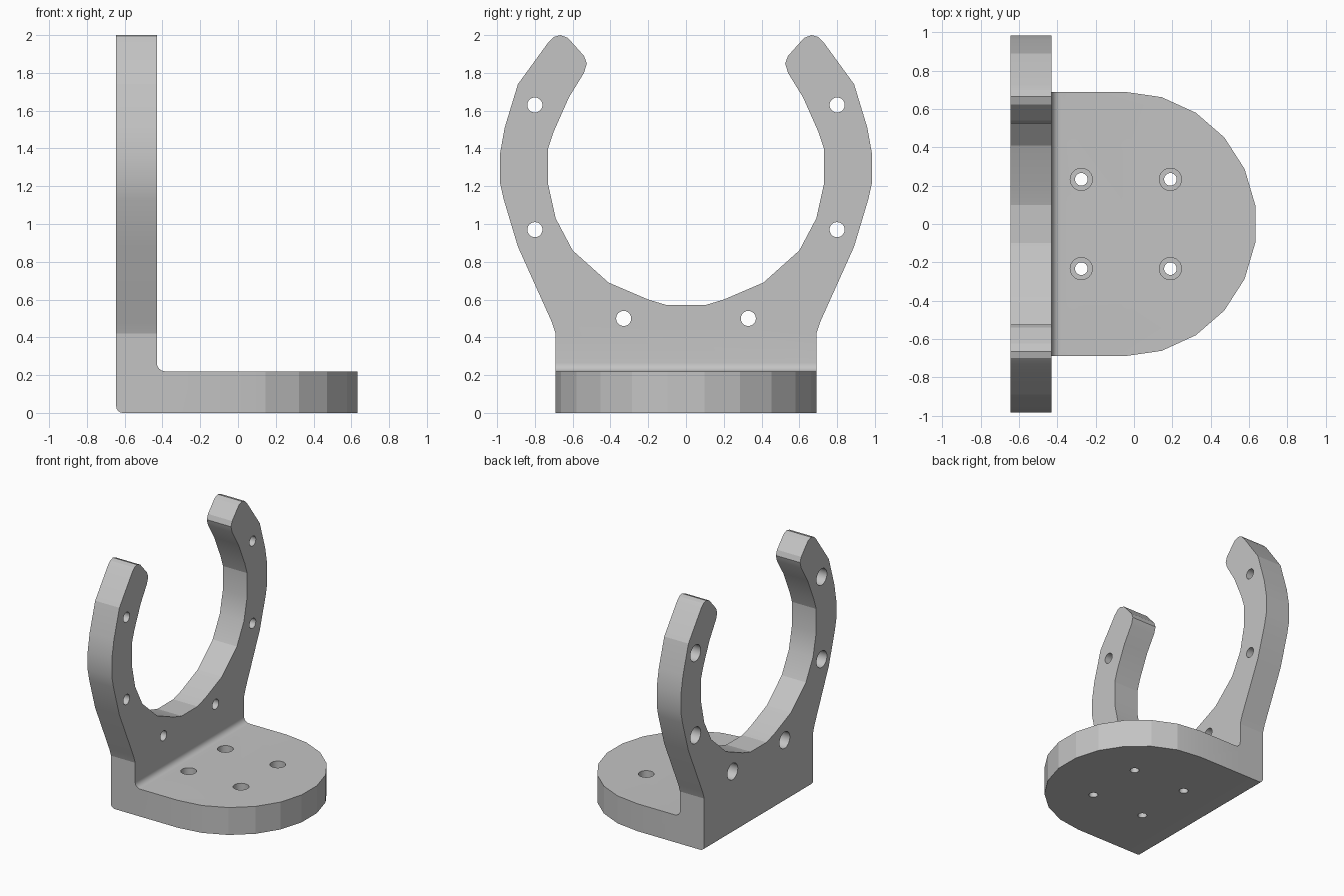
import bpy, bmesh, math
from mathutils import Matrix, Vector

old = bpy.data.objects.get("Cube")
if old:
    bpy.data.objects.remove(old, do_unlink=True)

grey = bpy.data.materials.new("plain grey")
grey.use_nodes = True
colour = (0.55, 0.55, 0.55, 1)
grey.diffuse_color = colour
grey.node_tree.nodes["Principled BSDF"].inputs["Base Color"].default_value = colour

BACK, INNER, HALF, THICK = -0.645, -0.43, 0.69, 0.22


def finish(bm, name):
    bmesh.ops.recalc_face_normals(bm, faces=bm.faces[:])
    mesh = bpy.data.meshes.new(name)
    bm.to_mesh(mesh)
    bm.free()
    obj = bpy.data.objects.new(name, mesh)
    bpy.context.collection.objects.link(obj)
    mesh.materials.append(grey)
    return obj


def prism(points, sweep):
    bm = bmesh.new()
    face = bm.faces.new([bm.verts.new(p) for p in points])
    result = bmesh.ops.extrude_face_region(bm, geom=[face])
    moved = [v for v in result["geom"] if isinstance(v, bmesh.types.BMVert)]
    bmesh.ops.translate(bm, verts=moved, vec=sweep)
    return bm


def combine(target, tool, operation):
    mod = target.modifiers.new(operation.lower(), "BOOLEAN")
    mod.operation, mod.object, mod.solver = operation, tool, "EXACT"
    bpy.context.view_layer.objects.active = target
    bpy.ops.object.modifier_apply(modifier=mod.name)
    bpy.data.objects.remove(tool, do_unlink=True)


# Upright open ring: right half of the outline, mirrored
half = [(HALF, 0), (HALF, 0.42), (0.71, 0.48), (0.89, 0.88), (0.965, 1.13),
        (0.985, 1.22), (0.985, 1.37), (0.96, 1.51), (0.89, 1.74), (0.73, 1.96),
        (0.70, 1.99), (0.665, 2.0), (0.625, 1.985), (0.54, 1.89), (0.525, 1.85),
        (0.54, 1.80), (0.62, 1.67), (0.70, 1.49), (0.73, 1.40), (0.73, 1.21),
        (0.69, 1.03), (0.60, 0.86), (0.41, 0.69), (0.20, 0.60), (0.10, 0.57)]
outline = half + [(-y, z) for y, z in reversed(half)]
bm = prism([(BACK, y, z) for y, z in outline], (INNER - BACK, 0, 0))
heel = [e for e in bm.edges
        if all(v.co.z < 0.001 and v.co.x < BACK + 0.001 for v in e.verts)]
bmesh.ops.bevel(bm, geom=heel, offset=0.035, segments=4, profile=0.5, affect="EDGES")
bracket = finish(bm, "mounting_bracket")

# Base plate with a faceted round end
arc = [math.pi * (i / 11 - 0.5) for i in range(12)]
plate = [(-0.05 + HALF * math.cos(a), HALF * math.sin(a), 0) for a in arc]
plate += [(-0.5, HALF, 0), (-0.5, -HALF, 0)]
combine(bracket, finish(prism(plate, (0, 0, THICK)), "base_plate"), "UNION")

# Fillet in the inside corner
r = 0.045
curve = [math.radians(180 + 15 * i) for i in range(7)]
section = [(INNER + r + r * math.cos(a), -HALF, THICK + r + r * math.sin(a)) for a in curve]
section += [(INNER + r, -HALF, THICK - 0.03), (INNER - 0.03, -HALF, THICK - 0.03),
            (INNER - 0.03, -HALF, THICK + r)]
combine(bracket, finish(prism(section, (0, 2 * HALF, 0)), "corner_fillet"), "UNION")


# Stepped screw holes
def add_stepped_hole(bm, small, large, step, matrix, sides=24):
    rings = []
    for radius, height in ((small, -0.05), (small, step), (large, step), (large, 0.28)):
        ring = []
        for i in range(sides):
            a = math.tau * i / sides
            p = Vector((radius * math.cos(a), radius * math.sin(a), height))
            ring.append(bm.verts.new(matrix @ p))
        rings.append(ring)
    for low, high in zip(rings, rings[1:]):
        for i in range(sides):
            j = (i + 1) % sides
            bm.faces.new((low[i], low[j], high[j], high[i]))
    bm.faces.new(rings[0])
    bm.faces.new(rings[-1])


bm = bmesh.new()
for side in (-1, 1):
    for x in (-0.275, 0.19):
        add_stepped_hole(bm, 0.033, 0.058, 0.12, Matrix.Translation((x, 0.233 * side, 0)))
    turn = Matrix.Rotation(-math.pi / 2, 4, "Y")
    for y, z in ((0.8, 1.63), (0.8, 0.97), (0.33, 0.5)):
        spot = Matrix.Translation((INNER, y * side, z))
        add_stepped_hole(bm, 0.04, 0.066, 0.12, spot @ turn)
holes = finish(bm, "hole_cutter")
holes.hide_render = True
combine(bracket, holes, "DIFFERENCE")

# Smooth only the fine curves, keep the broad facets
bpy.ops.object.select_all(action="DESELECT")
bracket.select_set(True)
bpy.context.view_layer.objects.active = bracket
bpy.ops.object.shade_smooth_by_angle(angle=math.radians(15.5))
